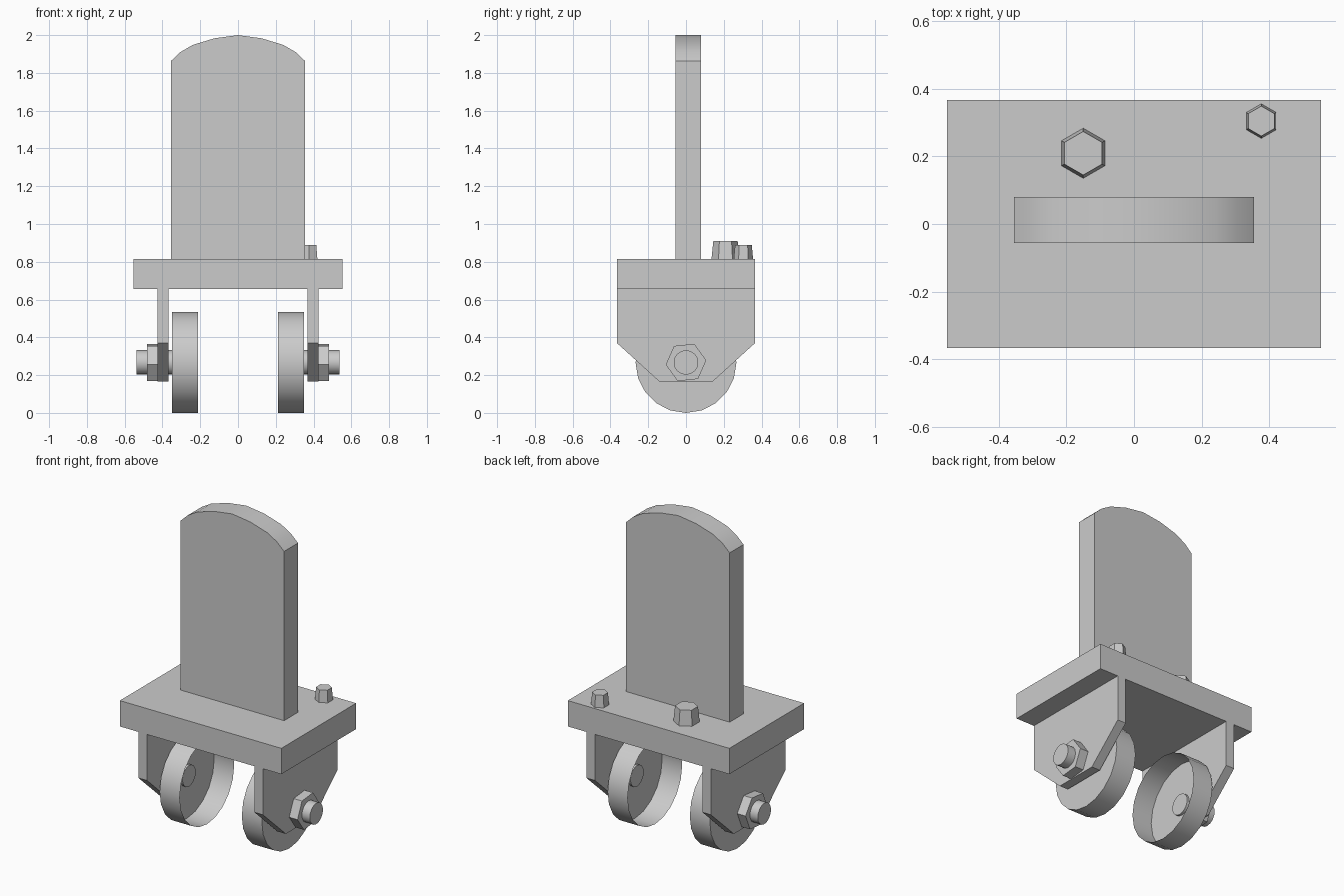
import bpy, bmesh
from math import sin, cos, pi, radians

if "Cube" in bpy.data.objects:
    bpy.data.objects.remove(bpy.data.objects["Cube"])


def finish(name, bm, mirror=False, smooth=False):
    bmesh.ops.recalc_face_normals(bm, faces=bm.faces)
    mesh = bpy.data.meshes.new(name)
    bm.to_mesh(mesh)
    bm.free()
    ob = bpy.data.objects.new(name, mesh)
    bpy.context.collection.objects.link(ob)
    if smooth:
        bpy.ops.object.select_all(action='DESELECT')
        ob.select_set(True)
        bpy.context.view_layer.objects.active = ob
        bpy.ops.object.shade_smooth_by_angle(angle=radians(32))
    if mirror:
        ob.modifiers.new("mirror", 'MIRROR').use_axis[0] = True
    return ob


def loft(name, rings, caps=(True, True), **kw):
    """Join matching rings of points, closing the chosen ends."""
    bm = bmesh.new()
    rows = [[bm.verts.new(p) for p in ring] for ring in rings]
    n = len(rows[0])
    for a, b in zip(rows, rows[1:]):
        for i in range(n):
            j = (i + 1) % n
            bm.faces.new((a[i], a[j], b[j], b[i]))
    if caps[0]:
        bm.faces.new(rows[0])
    if caps[1]:
        bm.faces.new(rows[-1])
    return finish(name, bm, **kw)


def circle(r, n, phase=0.0):
    return [(r * cos(phase + 2 * pi * i / n), r * sin(phase + 2 * pi * i / n)) for i in range(n)]


AXLE_Z = 0.267


def disc_x(name, r, n, x0, x1, phase=0.0, **kw):
    """Cylinder along x on the axle line, mirrored to both sides."""
    pts = circle(r, n, phase)
    return loft(name, [[(x, y, z + AXLE_Z) for y, z in pts] for x in (x0, x1)], mirror=True, **kw)


# base plate
plate = [(-0.553, -0.366), (0.553, -0.366), (0.553, 0.366), (-0.553, 0.366)]
loft("base_plate", [[(x, y, z) for x, y in plate] for z in (0.655, 0.815)])

# upright slab with arched top
arch = [(0.355, 1.863), (0.305, 1.91), (0.24, 1.948), (0.125, 1.983)]
slab = [(0.355, 0.815)] + arch + [(0, 2.0)] + [(-x, z) for x, z in reversed(arch)] + [(-0.355, 0.815)]
loft("upright_slab", [[(x, y, z) for x, z in slab] for y in (-0.056, 0.08)], smooth=True)

# side brackets
side = [(-0.366, 0.655), (-0.366, 0.37), (-0.14, 0.165), (0.14, 0.165), (0.366, 0.37), (0.366, 0.655)]
loft("wheel_bracket", [[(x, y, z) for y, z in side] for x in (0.368, 0.426)], mirror=True)

# cup-shaped wheels, open on the inner side
disc_x("wheel", 0.267, 20, 0.213, 0.35, caps=(False, True), smooth=True)

# axles and hex nuts
disc_x("axle", 0.065, 16, 0.335, 0.537, smooth=True)
disc_x("axle_nut", 0.108, 6, 0.426, 0.483, phase=radians(6))

# tapered hex bolts on the plate
for name, cx, cy, r, top in (("large_bolt", -0.15, 0.209, 0.074, 0.91),
                             ("small_bolt", 0.376, 0.304, 0.051, 0.89)):
    loft(name, [[(cx + x, cy + y, z) for x, y in circle(rad, 6, pi / 2)]
                for rad, z in ((r, 0.815), (r * 0.87, top))])
